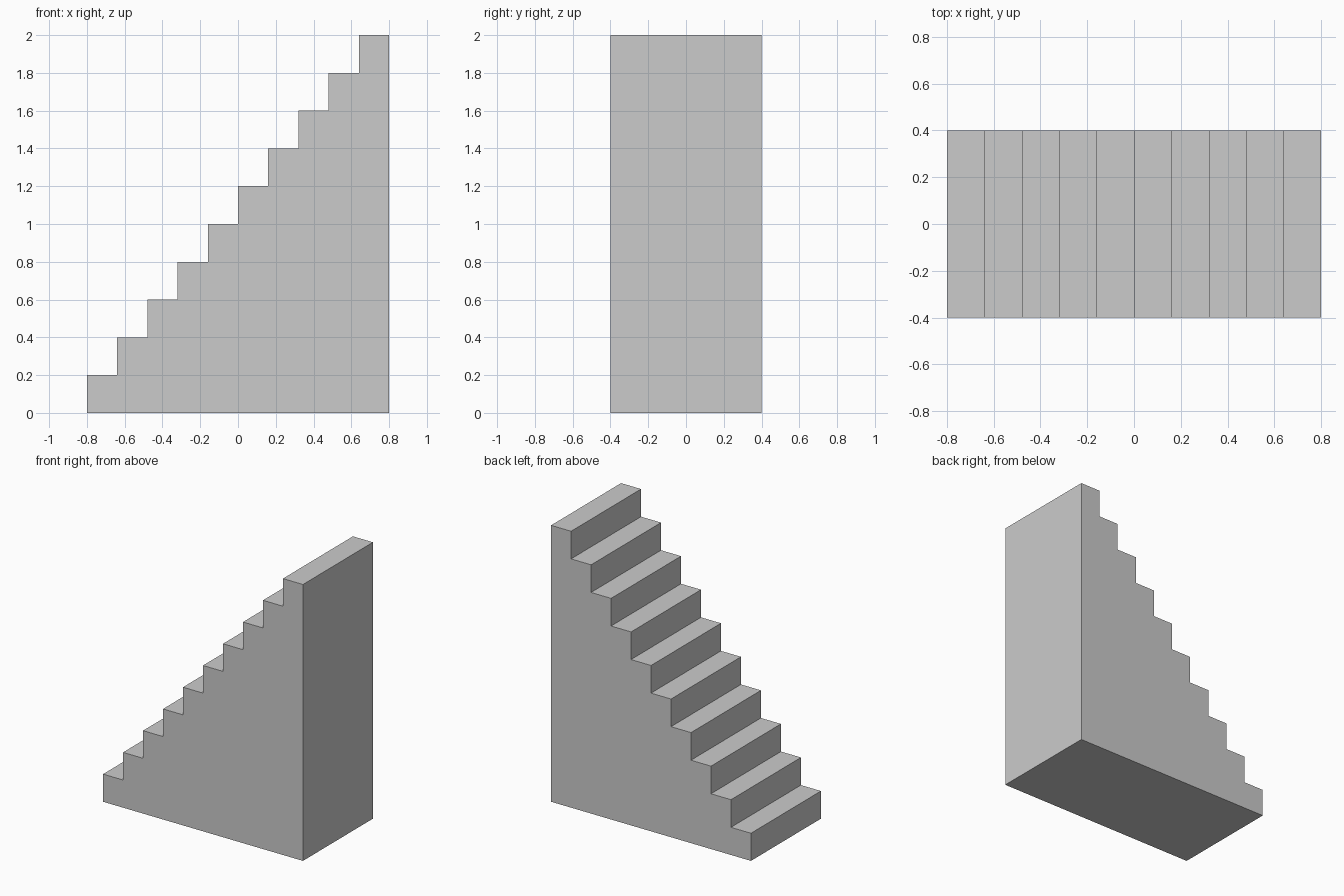
import bpy
import bmesh

if "Cube" in bpy.data.objects:
    bpy.data.objects.remove(bpy.data.objects["Cube"])

STEPS = 10
RUN, RISE = 0.16, 0.2
X0, HALF_WIDTH = -0.8, 0.4

# Stepped side profile in the xz plane
profile = []
for i in range(STEPS):
    x = X0 + i * RUN
    z = (i + 1) * RISE
    profile += [(x, i * RISE), (x, z)]
x_end = X0 + STEPS * RUN
profile += [(x_end, STEPS * RISE), (x_end, 0)]

# Solid staircase: extrude the profile across the width
bm = bmesh.new()
side = bm.faces.new([bm.verts.new((x, -HALF_WIDTH, z)) for x, z in profile])
extruded = bmesh.ops.extrude_face_region(bm, geom=[side], use_keep_orig=True)
new_verts = [g for g in extruded["geom"] if isinstance(g, bmesh.types.BMVert)]
bmesh.ops.translate(bm, verts=new_verts, vec=(0, 2 * HALF_WIDTH, 0))
bmesh.ops.recalc_face_normals(bm, faces=bm.faces)

mesh = bpy.data.meshes.new("staircase")
bm.to_mesh(mesh)
bm.free()
staircase = bpy.data.objects.new("staircase", mesh)
bpy.context.collection.objects.link(staircase)
